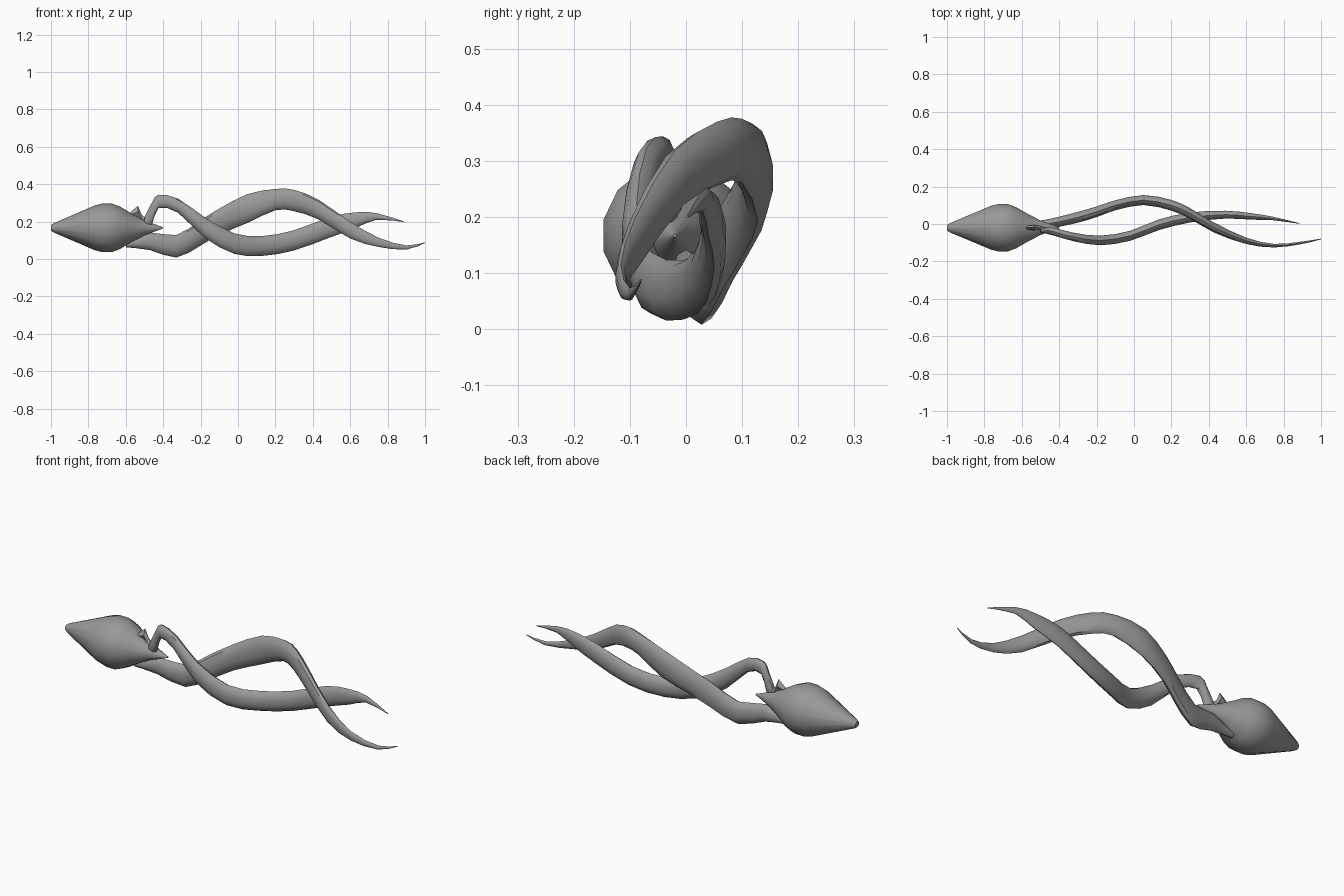
import bpy, bmesh, math

cube = bpy.data.objects.get("Cube")
if cube:
    bpy.data.objects.remove(cube, do_unlink=True)

# Single material
GREY = (0.32, 0.32, 0.32, 1)
grey = bpy.data.materials.new("plain grey")
grey.use_nodes = True
grey.diffuse_color = GREY
shader = next(n for n in grey.node_tree.nodes if n.type == 'BSDF_PRINCIPLED')
shader.inputs["Base Color"].default_value = GREY
shader.inputs["Roughness"].default_value = 0.8


def catmull(p0, p1, p2, p3, t):
    return 0.5 * (2 * p1 + (p2 - p0) * t + (2 * p0 - 5 * p1 + 4 * p2 - p3) * t * t
                  + (3 * p1 - p0 - 3 * p2 + p3) * t ** 3)


def refine(stations, steps):
    """Insert smoothly interpolated stations between the given ones."""
    last = len(stations) - 1
    result = []
    for i in range(last):
        quad = [stations[min(max(i + k, 0), last)] for k in (-1, 0, 1, 2)]
        for s in range(steps):
            result.append([catmull(*values, s / steps) for values in zip(*quad)])
    return result + [stations[last]]


def loft(name, stations, sides, angle=40):
    """Skin oval sections (x, centre y, centre z, half width, half height)."""
    bm = bmesh.new()
    rings = []
    for x, y, z, ry, rz in stations:
        turns = [2 * math.pi * k / sides for k in range(sides)]
        rings.append([bm.verts.new((x, y + abs(ry) * math.sin(a), z + abs(rz) * math.cos(a)))
                      for a in turns])
    for a, b in zip(rings, rings[1:]):
        for k in range(sides):
            n = (k + 1) % sides
            bm.faces.new((a[k], a[n], b[n], b[k]))
    bm.faces.new(rings[0])
    bm.faces.new(rings[-1])
    bmesh.ops.recalc_face_normals(bm, faces=bm.faces)
    mesh = bpy.data.meshes.new(name)
    bm.to_mesh(mesh)
    bm.free()
    mesh.materials.append(grey)
    obj = bpy.data.objects.new(name, mesh)
    bpy.context.collection.objects.link(obj)
    bpy.ops.object.select_all(action='DESELECT')
    obj.select_set(True)
    bpy.context.view_layer.objects.active = obj
    bpy.ops.object.shade_smooth_by_angle(angle=math.radians(angle))
    return obj


# Pointed head, turned around the x axis
head_profile = [(-1, .015), (-.985, .025), (-.765, .12), (-.725, .13), (-.675, .13),
                (-.63, .113), (-.575, .08), (-.5, .04), (-.4, .003)]
loft("head", [(x, -.02, .167, r, r) for x, r in head_profile], 14)

# Long tendril that leaves the underside of the head
low_tendril = [
    (-.6, -.01, .075, .015, .012),
    (-.47, 0, .095, .025, .047),
    (-.33, .028, .068, .03, .06),
    (-.2, .065, .14, .03, .068),
    (-.1, .1, .2, .028, .07),
    (.05, .128, .27, .028, .077),
    (.2, .1, .318, .03, .057),
    (.3, .056, .313, .03, .057),
    (.43, -.02, .265, .028, .053),
    (.6, -.09, .155, .018, .045),
    (.75, -.116, .09, .01, .025),
    (.9, -.1, .062, .007, .011),
    (1, -.08, .088, .002, .002)]
loft("low_tendril", refine(low_tendril, 2), 10)

# Second tendril that kinks up from the back of the head
high_tendril = [
    (-.5, -.03, .195, .015, .03),
    (-.46, -.035, .243, .02, .06),
    (-.425, -.042, .308, .022, .036),
    (-.32, -.07, .285, .024, .038),
    (-.18, -.088, .17, .027, .055),
    (-.02, -.063, .083, .028, .055),
    (.13, -.005, .07, .03, .053),
    (.3, .035, .1, .028, .054),
    (.49, .05, .17, .022, .055),
    (.63, .04, .208, .018, .042),
    (.74, .03, .228, .01, .018),
    (.885, .003, .2, .002, .002)]
loft("high_tendril", refine(high_tendril, 2), 10)

# Small torn splinter on the back of the head
splinter = [(-.58, -.02, .235, .01, .012), (-.535, -.02, .252, .014, .033),
            (-.515, -.02, .215, .012, .022), (-.455, -.03, .18, .004, .006)]
loft("splinter", splinter, 4, 10)
